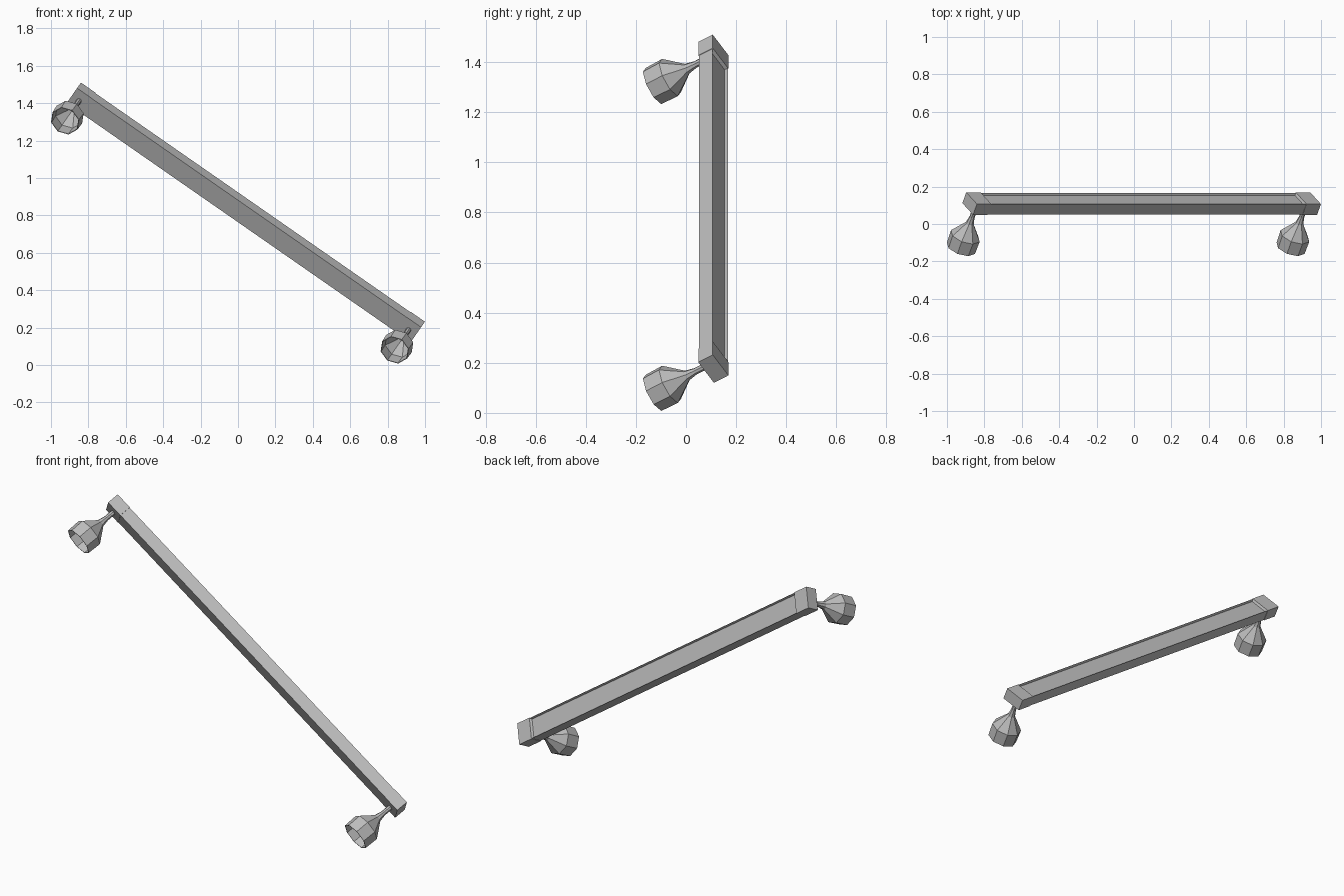
import bpy, bmesh, math
from mathutils import Matrix

if "Cube" in bpy.data.objects:
    bpy.data.objects.remove(bpy.data.objects["Cube"])

grey = bpy.data.materials.new("plain_grey")
grey.use_nodes = True
colour = (0.5, 0.5, 0.5, 1)
grey.diffuse_color = colour
grey.node_tree.nodes["Principled BSDF"].inputs["Base Color"].default_value = colour

# Bar frame: x along the bar, y out of its back, z across its width
FRAME = (Matrix.Translation((0.041, 0.109, 0.815))
         @ Matrix.Rotation(math.radians(34.8), 4, 'Y')
         @ Matrix.Rotation(math.radians(32), 4, 'X'))
LENGTH, DEPTH, WIDTH, CAP = 2.24, 0.068, 0.118, 0.094


def finish(name, bm):
    bmesh.ops.recalc_face_normals(bm, faces=bm.faces)
    mesh = bpy.data.meshes.new(name)
    bm.to_mesh(mesh)
    bm.free()
    mesh.materials.append(grey)
    obj = bpy.data.objects.new(name, mesh)
    obj.matrix_world = FRAME
    bpy.context.collection.objects.link(obj)


def box(size, x=0):
    bm = bmesh.new()
    bmesh.ops.create_cube(bm, size=1)
    bmesh.ops.scale(bm, vec=size, verts=bm.verts)
    bmesh.ops.translate(bm, vec=(x, 0, 0), verts=bm.verts)
    return bm


# Long bar with a shallow recessed panel in its back
bm = box((LENGTH - 2 * CAP, DEPTH - 0.003, WIDTH - 0.004))
bm.normal_update()
back = [f for f in bm.faces if f.normal.y > 0.9]
bmesh.ops.inset_region(bm, faces=back, thickness=0.008)
bmesh.ops.translate(bm, vec=(0, -0.012, 0), verts=back[0].verts)
finish("bar_body", bm)


# Hollow eight-sided cup on a stem: (distance from bar, radius)
PROFILE = [(-0.01, 0.014), (0.05, 0.014), (0.09, 0.022), (0.17, 0.083),
           (0.247, 0.081), (0.247, 0.077), (0.172, 0.079), (0.1, 0.02)]


def cup(name, x):
    bm = bmesh.new()
    rings = []
    for t, r in PROFILE:
        rings.append([bm.verts.new((x + r * math.cos(i * math.tau / 8),
                                    -DEPTH / 2 - t,
                                    r * math.sin(i * math.tau / 8)))
                      for i in range(8)])
    for a, b in zip(rings, rings[1:]):
        for i in range(8):
            j = (i + 1) % 8
            bm.faces.new((a[i], a[j], b[j], b[i]))
    bm.faces.new(rings[0])
    bm.faces.new(rings[-1])
    finish(name, bm)


# End caps, each carrying one cup
for side, s in (("right", -1), ("left", 1)):
    x = s * (LENGTH - CAP) / 2
    finish(side + "_end_cap", box((CAP, DEPTH, WIDTH), x))
    cup(side + "_cup", x)
